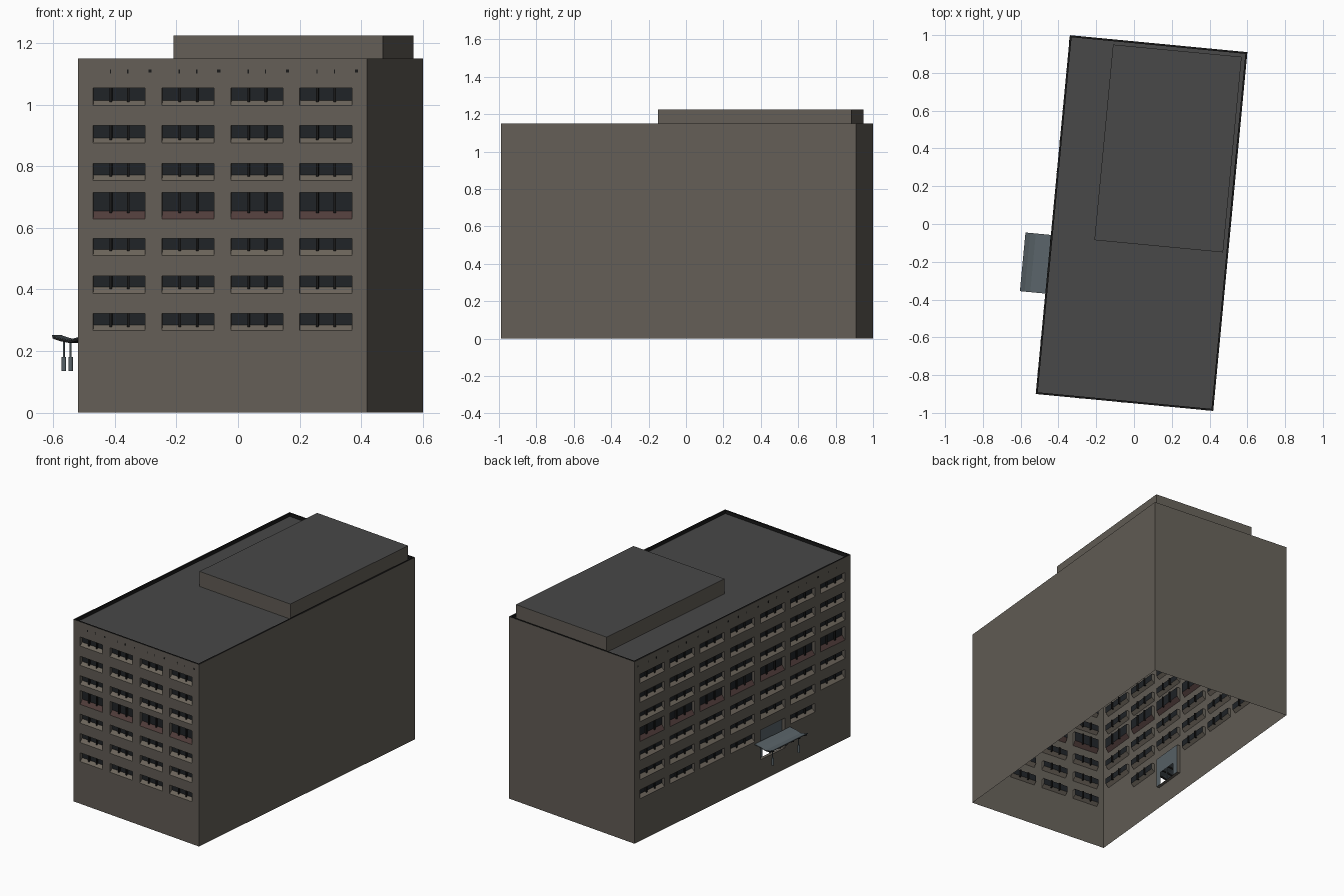
import bpy, bmesh, math

if "Cube" in bpy.data.objects:
    bpy.data.objects.remove(bpy.data.objects["Cube"])

W, D, H, ROOF = 0.944, 1.908, 1.15, 1.13
DEPTH = 0.02          # window recess


def material(name, rgb):
    m = bpy.data.materials.new(name)
    m.diffuse_color = (*rgb, 1)
    m.use_nodes = True
    m.node_tree.nodes["Principled BSDF"].inputs["Base Color"].default_value = m.diffuse_color
    return m


WALL = material("wall", (0.125, 0.112, 0.094))
SILL = material("sill", (0.15, 0.13, 0.105))
RED = material("red_sill", (0.08, 0.045, 0.042))
ROOFING = material("roofing", (0.065, 0.065, 0.065))
DARK = material("dark", (0.01, 0.01, 0.01))
GLASS = material("glass", (0.014, 0.017, 0.02))
METAL = material("metal", (0.1, 0.125, 0.14))


class Part:
    """Collects faces in building space, then becomes one rotated object."""
    def __init__(self, name, mat):
        self.name, self.mat, self.bm = name, mat, bmesh.new()

    def quad(self, pts, flip=False):
        vs = [self.bm.verts.new(p) for p in pts]
        self.bm.faces.new(vs[::-1] if flip else vs)

    def box(self, a, b):
        r = bmesh.ops.create_cube(self.bm, size=1)
        for v in r["verts"]:
            v.co = [(a[i] + b[i]) / 2 + v.co[i] * abs(b[i] - a[i]) for i in range(3)]

    def cylinder(self, x, y, z0, z1, r):
        res = bmesh.ops.create_cone(self.bm, cap_ends=True, segments=12, radius1=r, radius2=r, depth=z1 - z0)
        bmesh.ops.translate(self.bm, verts=res["verts"], vec=(x, y, (z0 + z1) / 2))

    def finish(self, weld=True):
        if weld:
            bmesh.ops.remove_doubles(self.bm, verts=self.bm.verts, dist=1e-5)
        me = bpy.data.meshes.new(self.name)
        self.bm.to_mesh(me)
        me.materials.append(self.mat)
        ob = bpy.data.objects.new(self.name, me)
        ob.location = (0.04, 0.005, 0)
        ob.rotation_euler.z = -0.095
        bpy.context.collection.objects.link(ob)


# Window rows: bottom, glass bottom, top
ROWS = [(0.267, 0.284, 0.322), (0.387, 0.408, 0.443), (0.510, 0.530, 0.566),
        (0.628, 0.654, 0.715), (0.754, 0.772, 0.809), (0.875, 0.892, 0.932),
        (0.997, 1.014, 1.054)]
TALL = 3


def facade(name, length, count, win_w, at, flip, door_col=None, blank=()):
    wall, sill = Part(name + "_wall", WALL), Part(name + "_sills", SILL)
    red, glass = Part(name + "_red_sills", RED), Part(name + "_glass", GLASS)
    bars = Part(name + "_mullions", DARK)
    pitch = (length - 0.1 - win_w) / (count - 1)
    cols = [0.05 + i * pitch for i in range(count)]

    def q(part, *pts):
        part.quad([at(*p) for p in pts], flip)

    def reveals(a, b, z0, z1, side_z):
        q(wall, (a, 0, z1), (b, 0, z1), (b, DEPTH, z1), (a, DEPTH, z1))
        q(wall, (a, 0, z0), (a, 0, z1), (a, DEPTH, z1), (a, DEPTH, side_z))
        q(wall, (b, 0, z1), (b, 0, z0), (b, DEPTH, side_z), (b, DEPTH, z1))

    holes = []
    for c, a in enumerate(cols):
        b = a + win_w
        for r, (z0, zg, z1) in enumerate(ROWS):
            if r == 0 and (c == door_col or c in blank):
                continue
            holes.append((a, b, z0, z1))
            reveals(a, b, z0, z1, zg)
            # sloping sill and recessed glass
            q(red if r == TALL else sill, (a, 0, z0), (b, 0, z0), (b, DEPTH, zg), (a, DEPTH, zg))
            q(glass, (a, DEPTH, zg), (b, DEPTH, zg), (b, DEPTH, z1), (a, DEPTH, z1))
            for k in (1, 2):
                m = a + win_w * k / 3
                bars.box(at(m - 0.004, DEPTH - 0.01, zg - 0.006), at(m + 0.004, DEPTH + 0.008, z1))
        # small vents under the parapet
        for m, w in ((a + win_w / 3, 0.002), (a + win_w * 2 / 3, 0.002), (a + win_w * 1.09, 0.005)):
            bars.box(at(m - w, -0.001, 1.102 if w < 0.003 else 1.105), at(m + w, 0.005, 1.115))

    # entrance: recessed surround with an open doorway
    if door_col is not None:
        a, b = cols[door_col], cols[door_col] + win_w
        z0, z1, mid = 0.135, 0.322, (cols[door_col] * 2 + win_w) / 2
        holes.append((a, b, z0, z1))
        reveals(a, b, z0, z1, z0)
        q(wall, (a, 0, z0), (b, 0, z0), (b, DEPTH, z0), (a, DEPTH, z0))
        door = Part("entrance_surround", METAL)
        for u0, u1, s, t in ((a, mid - 0.065, z0, z1), (mid + 0.065, b, z0, z1), (mid - 0.065, mid + 0.065, 0.215, z1)):
            q(door, (u0, DEPTH, s), (u1, DEPTH, s), (u1, DEPTH, t), (u0, DEPTH, t))
        door.box(at(mid - 0.004, DEPTH - 0.004, z0), at(mid + 0.004, DEPTH + 0.004, 0.215))
        door.finish()

    # wall sheet divided around the openings
    us = sorted({0, length} | {h[i] for h in holes for i in (0, 1)})
    zs = sorted({0, H} | {h[i] for h in holes for i in (2, 3)})
    for a, b in zip(us, us[1:]):
        for s, t in zip(zs, zs[1:]):
            u, z = (a + b) / 2, (s + t) / 2
            if not any(h[0] < u < h[1] and h[2] < z < h[3] for h in holes):
                q(wall, (a, 0, s), (b, 0, s), (b, 0, t), (a, 0, t))
    for p in (wall, sill, red, glass):
        p.finish()
    bars.finish(False)


facade("front", W, 4, 0.17, lambda u, d, z: (-W / 2 + u, -D / 2 + d, z), False)
facade("left", D, 7, 0.216, lambda u, d, z: (-W / 2 + d, -D / 2 + u, z), True, door_col=2, blank=(0,))

# Blank right and back walls
X, Y = W / 2, D / 2
blank_walls = Part("blank_walls", WALL)
blank_walls.quad([(X, -Y, 0), (X, Y, 0), (X, Y, H), (X, -Y, H)])
blank_walls.quad([(X, Y, 0), (-X, Y, 0), (-X, Y, H), (X, Y, H)])
blank_walls.finish()

# Parapet rim and sunken roof
T = 0.01
rim, roof = Part("parapet_rim", DARK), Part("roof", ROOFING)
corners = [(-1, -1), (1, -1), (1, 1), (-1, 1)]
outer = [(sx * X, sy * Y) for sx, sy in corners]
inner = [(sx * (X - T), sy * (Y - T)) for sx, sy in corners]
for i in range(4):
    j = (i + 1) % 4
    rim.quad([(*outer[i], H), (*outer[j], H), (*inner[j], H), (*inner[i], H)])
    rim.quad([(*inner[i], H), (*inner[j], H), (*inner[j], ROOF), (*inner[i], ROOF)])
roof.quad([(*p, ROOF) for p in inner])
rim.finish()
roof.finish()

# Rooftop penthouse
px, py, pw, pd, pz = 0.102, 0.4065, 0.342, 0.52, 1.225
pc = [(px + sx * pw, py + sy * pd) for sx, sy in corners]
pent, pent_roof = Part("penthouse_walls", WALL), Part("penthouse_roof", ROOFING)
for i in range(4):
    j = (i + 1) % 4
    pent.quad([(*pc[i], ROOF), (*pc[j], ROOF), (*pc[j], pz), (*pc[i], pz)])
pent_roof.quad([(*p, pz) for p in pc])
pent.finish()
pent_roof.finish()

# Butterfly entrance canopy: folded sheet on ribs
y0, y1 = -0.42, -0.108
profile = [(0, 0.25), (0.05, 0.243), (0.08, 0.235), (0.11, 0.241), (0.135, 0.25)]
canopy = Part("entrance_canopy", METAL)


def folded(part, ya, yb, top, bottom):
    for (d0, z0), (d1, z1) in zip(profile, profile[1:]):
        a, b = -X - d0, -X - d1
        part.quad([(a, ya, z0 + top), (b, ya, z1 + top), (b, yb, z1 + top), (a, yb, z0 + top)], True)
        part.quad([(a, ya, z0 + bottom), (b, ya, z1 + bottom), (b, yb, z1 + bottom), (a, yb, z0 + bottom)])
        part.quad([(a, ya, z0 + top), (b, ya, z1 + top), (b, ya, z1 + bottom), (a, ya, z0 + bottom)])
        part.quad([(a, yb, z0 + top), (b, yb, z1 + top), (b, yb, z1 + bottom), (a, yb, z0 + bottom)], True)
    d, z = profile[-1]
    part.quad([(-X - d, ya, z + top), (-X - d, yb, z + top), (-X - d, yb, z + bottom), (-X - d, ya, z + bottom)], True)


folded(canopy, y0, y1, 0.002, -0.002)
canopy.finish()
ribs = Part("canopy_ribs", DARK)
for i in range(6):
    y = y0 + 0.012 + i * (y1 - y0 - 0.024) / 5
    folded(ribs, y - 0.003, y + 0.003, -0.002, -0.009)
ribs.finish(False)

# Canopy posts: thin rod on a thicker base
posts = Part("canopy_posts", METAL)
for s in (-1, 1):
    y = (y0 + y1) / 2 + s * 0.115
    posts.cylinder(-X - 0.1, y, 0.18, 0.238, 0.003)
    posts.cylinder(-X - 0.1, y, 0.135, 0.18, 0.0075)
posts.finish(False)
